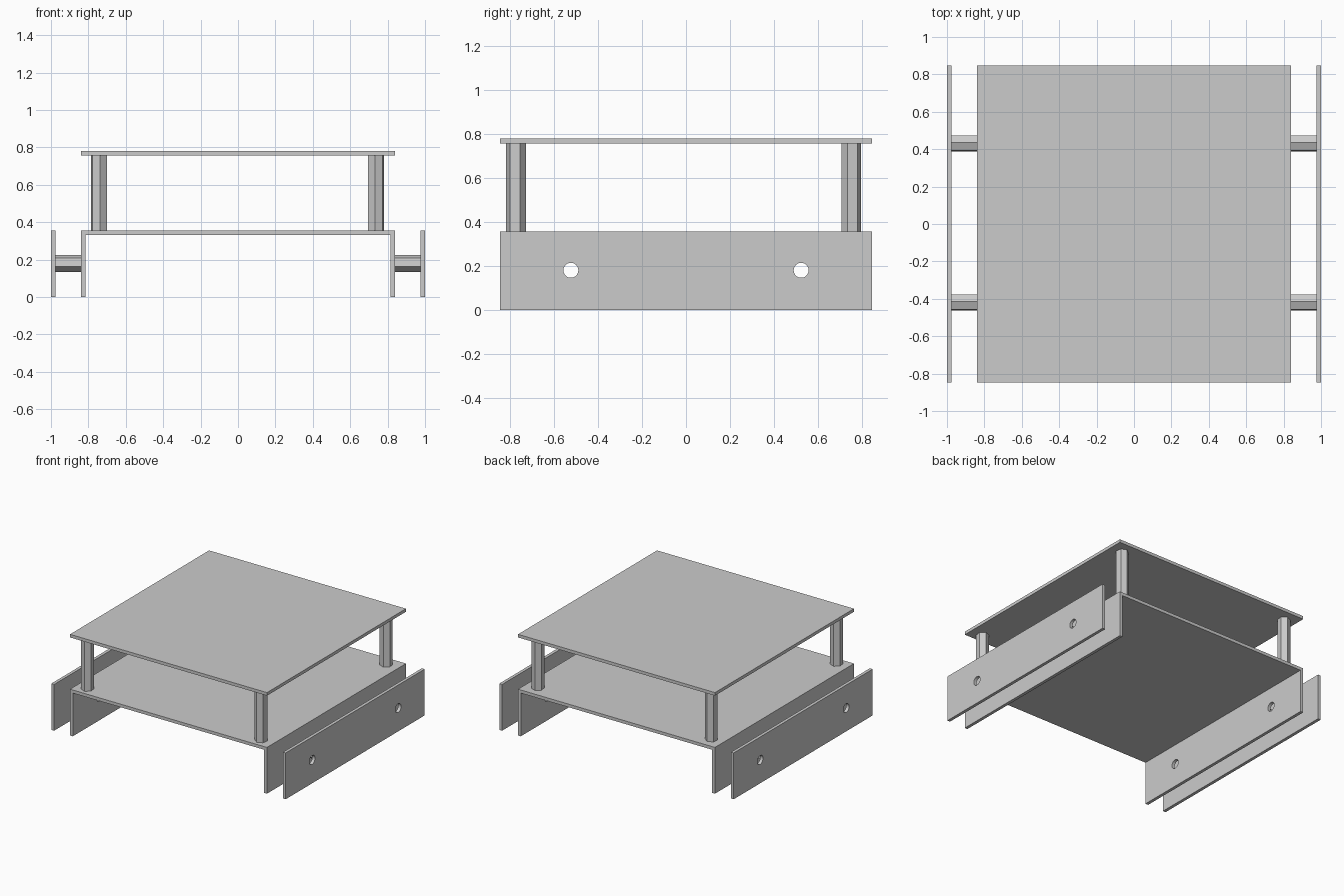
import bpy, bmesh
from math import cos, sin, radians
from mathutils import Matrix, Vector

if "Cube" in bpy.data.objects:
    bpy.data.objects.remove(bpy.data.objects["Cube"])

HX, HY = 0.84, 0.847      # half size of the decks
T = 0.024                 # sheet thickness
H = 0.357                 # chassis height
TOP = 0.78                # top of the upper deck


def make_object(name, bm):
    bmesh.ops.recalc_face_normals(bm, faces=bm.faces)
    mesh = bpy.data.meshes.new(name)
    bm.to_mesh(mesh)
    bm.free()
    obj = bpy.data.objects.new(name, mesh)
    bpy.context.collection.objects.link(obj)
    return obj


def prism(name, outline, direction):
    """Extrude a closed outline of 3D points along a direction."""
    bm = bmesh.new()
    face = bm.faces.new([bm.verts.new(p) for p in outline])
    ext = bmesh.ops.extrude_face_region(bm, geom=[face], use_keep_orig=True)
    verts = [g for g in ext["geom"] if isinstance(g, bmesh.types.BMVert)]
    bmesh.ops.translate(bm, verts=verts, vec=Vector(direction))
    return make_object(name, bm)


def box(name, lo, hi):
    outline = [(lo[0], lo[1], lo[2]), (hi[0], lo[1], lo[2]),
               (hi[0], hi[1], lo[2]), (lo[0], hi[1], lo[2])]
    return prism(name, outline, (0, 0, hi[2] - lo[2]))


def hexagon(start, r=0.0455):
    return [(r * cos(radians(start + 60 * k)), r * sin(radians(start + 60 * k)))
            for k in range(6)]


# Upper deck
box("upper_deck", (-HX, -HY, TOP - T), (HX, HY, TOP))

# Folded chassis: U-shaped profile run from front to back
u_profile = [(-HX, 0), (-HX, H), (HX, H), (HX, 0),
             (HX - T, 0), (HX - T, H - T), (-HX + T, H - T), (-HX + T, 0)]
chassis = prism("chassis", [(x, -HY, z) for x, z in u_profile], (0, 2 * HY, 0))
drilled = [chassis]

# Outer side plates
for side, s in (("left", -1), ("right", 1)):
    a, b = sorted((s * 1.0, s * (1 - T)))
    drilled.append(box(side + "_side_plate", (a, -HY, 0), (b, HY, H)))

# Axle holes through all side walls
bm = bmesh.new()
for y in (-0.524, 0.524):
    mat = Matrix.Translation((0, y, 0.18)) @ Matrix.Rotation(radians(90), 4, 'Y')
    bmesh.ops.create_cone(bm, cap_ends=True, segments=32, radius1=0.034,
                          radius2=0.034, depth=2.4, matrix=mat)
cutter = make_object("axle_hole_cutter", bm)
cutter.hide_render = True
for obj in drilled:
    mod = obj.modifiers.new("axle_holes", 'BOOLEAN')
    mod.operation = 'DIFFERENCE'
    mod.solver = 'EXACT'
    mod.object = cutter
    bpy.context.view_layer.objects.active = obj
    bpy.ops.object.modifier_apply(modifier=mod.name)
bpy.data.objects.remove(cutter)

# Hexagonal posts between the decks, turned in mirrored pairs
for side, sx, cx in (("left", 1, -0.743), ("right", -1, 0.738)):
    for end, sy, cy in (("front", 1, -0.773), ("back", -1, 0.752)):
        outline = [(cx + sx * x, cy + sy * y, H) for x, y in hexagon(-82)]
        prism(f"{end}_{side}_deck_post", outline, (0, 0, TOP - T - H))

# Hexagonal spacers holding the side plates
for side, x0 in (("left", -1 + T), ("right", HX)):
    for end, cy in (("front", -0.42), ("back", 0.43)):
        outline = [(x0, cy + y, 0.18 + z) for y, z in hexagon(82)]
        prism(f"{end}_{side}_spacer", outline, (1 - T - HX, 0, 0))
